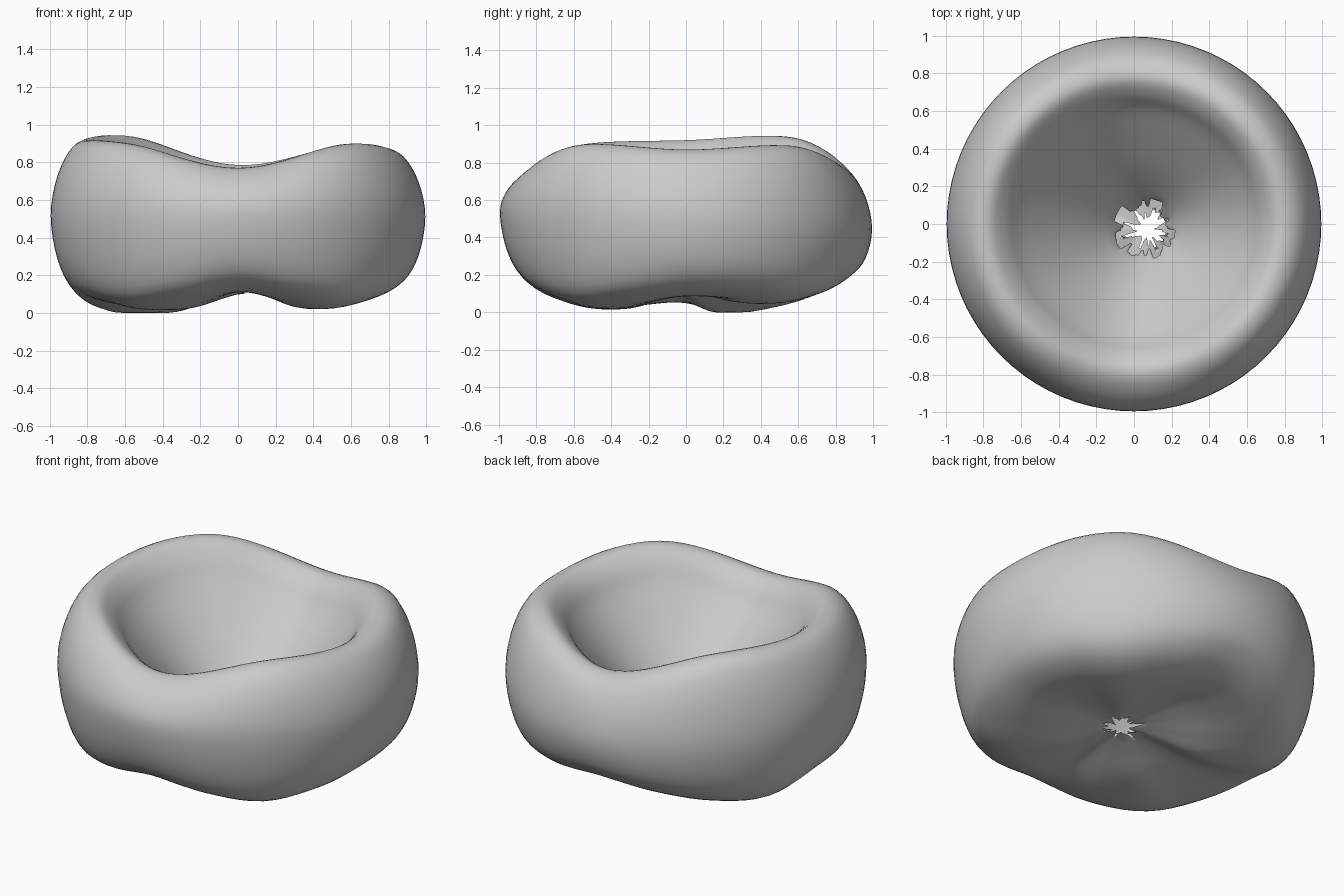
import bpy, bmesh, math, random

if "Cube" in bpy.data.objects:
    bpy.data.objects.remove(bpy.data.objects["Cube"])
random.seed(4)

N = 80        # steps around the ring
SUB = 4       # steps between profile points
CX, CY = 0.07, -0.03   # centre of the torn hole

# Height of the upper rim (every 45 degrees from +x) and underside (every 22.5)
TOP = [0.87, 0.89, 0.785, 0.935, 0.92, 0.895, 0.77, 0.895]
BOT = [0.09, 0.08, 0.05, 0.08, 0.115, 0.08, 0.03, 0.0,
       0.055, 0.045, 0.02, 0.06, 0.115, 0.07, 0.025, 0.055]

# Cross-section: radius, height, how far it follows the rim / the underside
PROFILE = [
    (0.10, 0.10, 0.0, 0.0),
    (0.17, 0.19, 0.0, 0.0),
    (0.31, 0.36, 0.1, 0.0),
    (0.47, 0.54, 0.4, 0.0),
    (0.61, 0.70, 0.75, 0.0),
    (0.69, 0.81, 0.9, 0.0),
    (0.78, 0.87, 1.0, 0.0),
    (0.88, 0.83, 1.0, 0.0),
    (0.96, 0.69, 0.7, 0.1),
    (0.995, 0.50, 0.3, 0.25),
    (0.96, 0.28, 0.1, 0.65),
    (0.88, 0.13, 0.0, 1.0),
    (0.74, 0.06, 0.0, 1.0),
    (0.58, 0.045, 0.0, 1.0),
    (0.40, 0.055, 0.0, 1.0),
    (0.22, 0.085, 0.0, 0.5),
    (0.09, 0.105, 0.0, 0.1),
]


def catmull(a, b, c, d, t):
    return 0.5 * (2*b + (c-a)*t + (2*a-5*b+4*c-d)*t*t + (3*b-a-3*c+d)*t**3)


def around(vals, ang):
    u = ang / (2 * math.pi) * len(vals)
    i, n = int(u), len(vals)
    return catmull(*(vals[(i + k) % n] for k in (-1, 0, 1, 2)), u - i)


def smooth_profile():
    last = len(PROFILE) - 1
    rows = []
    for i in range(last):
        p = [PROFILE[min(max(i + k, 0), last)] for k in (-1, 0, 1, 2)]
        for s in range(SUB):
            rows.append([catmull(*(q[c] for q in p), s / SUB) for c in range(4)])
    return rows + [list(PROFILE[-1])]


# Wavy dimpled ring with ragged open edges at the centre
rows = smooth_profile()
bm = bmesh.new()
rings = []
upper_tear = [random.uniform(0.0, 0.09) for _ in range(N)]
lower_tear = [random.uniform(-0.05, 0.05) for _ in range(N)]
for j in range(N):
    a = 2 * math.pi * j / N
    top, bot = around(TOP, a) - 0.87, around(BOT, a) - 0.05
    ring = []
    for k, (r, z, wt, wb) in enumerate(rows):
        z += wt * top + wb * bot
        if r > 0.85:   # belly sits higher at the front, lower at the back
            z -= 0.10 * math.sin(a) * max(0, 1 - wt - wb)
        if k < SUB:
            f = 1 - k / SUB
            r += upper_tear[j // 2] * f
            z += upper_tear[j // 2] * f
        if k == len(rows) - 1:
            r += lower_tear[j // 2]
        shift = max(0, 1 - r / 0.7)
        ring.append(bm.verts.new((r * math.cos(a) + CX * shift,
                                  r * math.sin(a) + CY * shift, max(z, 0))))
    rings.append(ring)
for j in range(N):
    p, q = rings[j], rings[(j + 1) % N]
    for k in range(len(rows) - 1):
        bm.faces.new((p[k], p[k + 1], q[k + 1], q[k]))
bmesh.ops.recalc_face_normals(bm, faces=bm.faces)
for f in bm.faces:
    f.smooth = True
me = bpy.data.meshes.new("dimpled_ring")
bm.to_mesh(me)
bm.free()
ob = bpy.data.objects.new("dimpled_ring", me)
bpy.context.collection.objects.link(ob)
